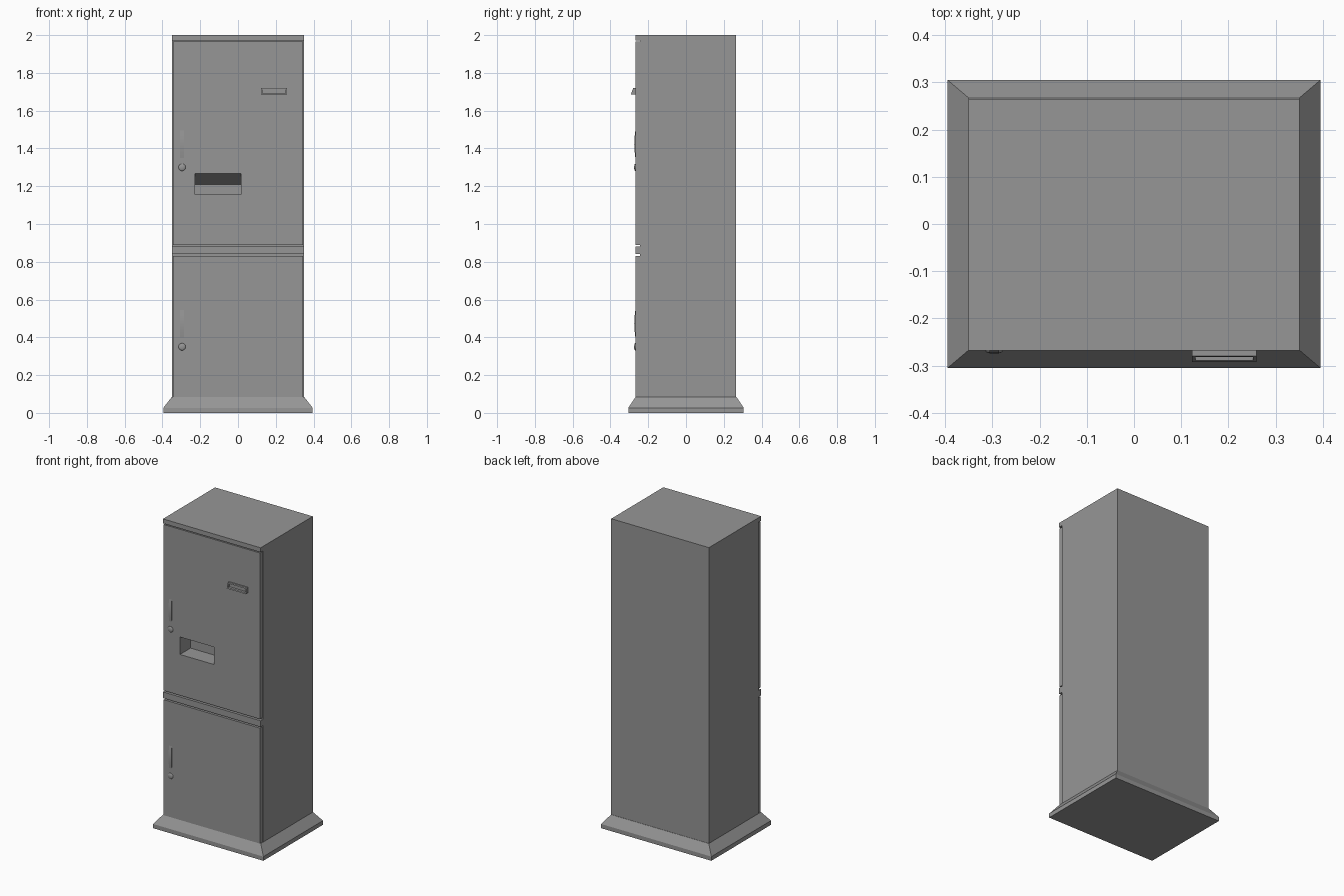
import bpy, bmesh, math
from mathutils import Matrix

cube = bpy.data.objects.get("Cube")
if cube:
    bpy.data.objects.remove(cube, do_unlink=True)

grey = bpy.data.materials.new("cabinet grey")
grey.use_nodes = True
grey.diffuse_color = (0.305, 0.305, 0.305, 1)
bsdf = next(n for n in grey.node_tree.nodes if n.type == 'BSDF_PRINCIPLED')
bsdf.inputs["Base Color"].default_value = grey.diffuse_color


def finish(name, bm):
    bmesh.ops.recalc_face_normals(bm, faces=bm.faces)
    mesh = bpy.data.meshes.new(name)
    bm.to_mesh(mesh)
    bm.free()
    mesh.materials.append(grey)
    obj = bpy.data.objects.new(name, mesh)
    bpy.context.collection.objects.link(obj)
    return obj


def loft(name, rings):
    """Join closed rings of points and cap both ends."""
    bm = bmesh.new()
    loops = [[bm.verts.new(p) for p in ring] for ring in rings]
    n = len(loops[0])
    for a, b in zip(loops, loops[1:]):
        for i in range(n):
            j = (i + 1) % n
            bm.faces.new((a[i], a[j], b[j], b[i]))
    bm.faces.new(loops[0])
    bm.faces.new(loops[-1])
    return finish(name, bm)


def prism(name, x0, x1, profile):
    """Extrude a (y, z) profile across x."""
    return loft(name, [[(x, y, z) for y, z in profile] for x in (x0, x1)])


def box(name, x0, x1, y0, y1, z0, z1):
    return prism(name, x0, x1, [(y0, z0), (y1, z0), (y1, z1), (y0, z1)])


def select(obj):
    bpy.ops.object.select_all(action='DESELECT')
    obj.select_set(True)
    bpy.context.view_layer.objects.active = obj


def cut(obj, cutter):
    mod = obj.modifiers.new("cut", 'BOOLEAN')
    mod.operation = 'DIFFERENCE'
    mod.solver = 'EXACT'
    mod.object = cutter
    select(obj)
    bpy.ops.object.modifier_apply(modifier=mod.name)


def smooth(obj):
    select(obj)
    bpy.ops.object.shade_smooth_by_angle(angle=math.radians(35))


FRONT, CORE, BACK = -0.268, -0.243, 0.265
HALF, DOOR = 0.35, 0.345

# Flared plinth
loft("plinth", [[(sx * x, sy * y, z) for sx, sy in ((-1, -1), (1, -1), (1, 1), (-1, 1))]
                for x, y, z in ((0.395, 0.305, 0), (0.395, 0.305, 0.027), (HALF, 0.267, 0.085))])

# Cabinet core with separate front panels, leaving narrow seams
core = box("cabinet_body", -HALF, HALF, CORE, BACK, 0.08, 2)
box("top_rail", -HALF, HALF, FRONT, CORE, 1.971, 2)
upper_door = box("upper_door", -DOOR, DOOR, FRONT, CORE, 0.89, 1.965)
box("middle_rail", -HALF, HALF, FRONT, CORE, 0.84, 0.88)
box("lower_door", -DOOR, DOOR, FRONT, CORE, 0.08, 0.831)

# Dispensing recess with a sloping ceiling
recess = prism("recess_cutter", -0.228, 0.017,
               [(-0.32, 1.155), (-0.16, 1.155), (-0.16, 1.208), (FRONT, 1.268), (-0.32, 1.268)])
cut(core, recess)
cut(upper_door, recess)
bpy.data.objects.remove(recess, do_unlink=True)

# Slanted slot bezel
bezel = prism("slot_bezel", 0.123, 0.259,
              [(-0.26, 1.685), (-0.292, 1.685), (-0.279, 1.721), (-0.26, 1.721)])
slot = box("slot_cutter", 0.13, 0.252, -0.32, -0.274, 1.692, 1.714)
cut(bezel, slot)
bpy.data.objects.remove(slot, do_unlink=True)

# Bowed handle and round lock on each door
for label, z in (("upper", 1.30), ("lower", 0.35)):
    steps = 10
    arc = [(FRONT - 0.006 * math.sin(math.pi * i / steps), z + 0.05 + 0.145 * i / steps)
           for i in range(steps + 1)]
    top, bottom = arc[-1][1], arc[0][1]
    smooth(prism(label + "_handle", -0.306, -0.286,
                 arc + [(FRONT + 0.006, top), (FRONT + 0.006, bottom)]))

    bm = bmesh.new()
    bmesh.ops.create_uvsphere(bm, u_segments=20, v_segments=12, radius=0.019,
                              matrix=Matrix.Translation((-0.296, FRONT, z))
                              @ Matrix.Diagonal((1, 0.35, 1, 1)))
    smooth(finish(label + "_lock", bm))
